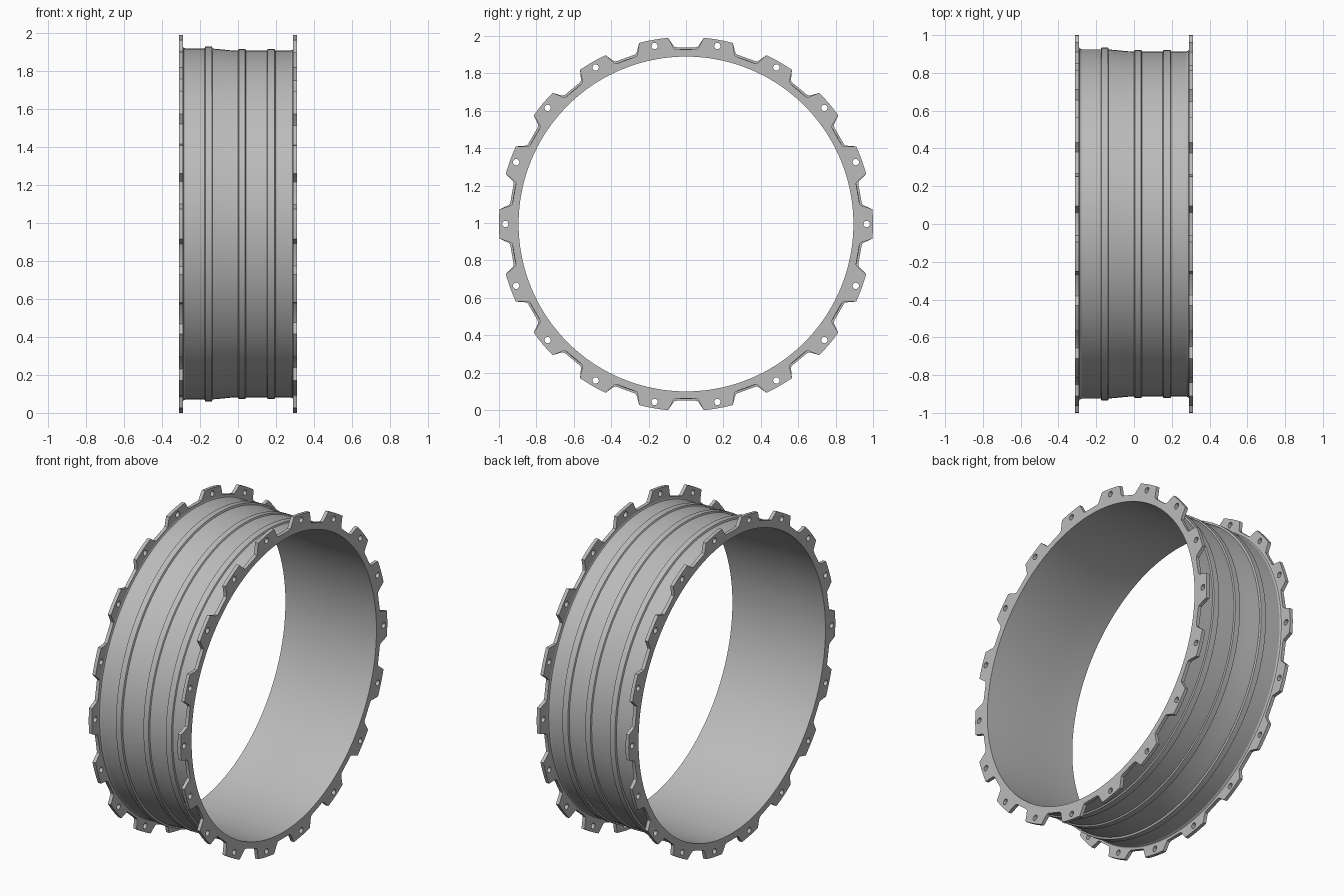
import bpy, bmesh, math
from mathutils import Matrix, Vector

if "Cube" in bpy.data.objects:
    bpy.data.objects.remove(bpy.data.objects["Cube"], do_unlink=True)

CENTRE_Z = 0.995
TABS = 18
SEGMENTS = 144
HALF_WIDTH = 0.312
PLATE = 0.021

metal = bpy.data.materials.new("grey metal")
metal.use_nodes = True
metal.diffuse_color = (0.5, 0.5, 0.5, 1)
metal.node_tree.nodes["Principled BSDF"].inputs["Base Color"].default_value = (0.5, 0.5, 0.5, 1)


def polar(radius, degrees):
    a = math.radians(degrees)
    return Vector((radius * math.cos(a), radius * math.sin(a)))


def circle(radius, count, centre=Vector((0, 0))):
    return [centre + polar(radius, 360 * i / count) for i in range(count)]


def finish(name, mesh):
    mesh.materials.clear()
    mesh.materials.append(metal)
    obj = bpy.data.objects.new(name, mesh)
    bpy.context.collection.objects.link(obj)
    bpy.ops.object.select_all(action='DESELECT')
    obj.select_set(True)
    bpy.context.view_layer.objects.active = obj
    bpy.ops.object.shade_smooth_by_angle(angle=math.radians(25))
    return obj


def toothed_flange(name, x, inner, floor):
    """Flat ring with trapezoid tabs and one bolt hole in each tab."""
    # One tab: rounded foot, slanted side, arc tip, mirrored
    half = [(floor, 7.0), (floor + 0.003, 6.3), (floor + 0.012, 5.9), (1.0, 4.5), (1.0, 2.2)]
    tab = [(r, -a) for r, a in half] + [(1.0, 0)] + [(r, a) for r, a in reversed(half)]
    outline = [polar(r, 360 * i / TABS + a) for i in range(TABS) for r, a in tab]
    loops = [outline, circle(inner, SEGMENTS)]
    loops += [circle(0.017, 16, polar(0.966, 360 * i / TABS)) for i in range(TABS)]

    curve = bpy.data.curves.new(name + " outline", 'CURVE')
    curve.dimensions = '2D'
    curve.fill_mode = 'BOTH'
    curve.extrude = PLATE / 2
    for loop in loops:
        spline = curve.splines.new('POLY')
        spline.points.add(len(loop) - 1)
        for point, co in zip(spline.points, loop):
            point.co = (co.x, co.y, 0, 1)
        spline.use_cyclic_u = True
    helper = bpy.data.objects.new(name + " outline", curve)
    bpy.context.collection.objects.link(helper)
    graph = bpy.context.evaluated_depsgraph_get()
    mesh = bpy.data.meshes.new_from_object(helper.evaluated_get(graph))
    bpy.data.objects.remove(helper, do_unlink=True)

    # Stand the plate up so that its axis runs along x
    turn = Matrix.Rotation(math.pi / 2, 4, 'Z') @ Matrix.Rotation(math.pi / 2, 4, 'X')
    mesh.transform(Matrix.Translation((x, 0, CENTRE_Z)) @ turn)
    bm = bmesh.new()
    bm.from_mesh(mesh)
    bmesh.ops.remove_doubles(bm, verts=bm.verts, dist=0.0001)
    bmesh.ops.recalc_face_normals(bm, faces=bm.faces)
    bm.to_mesh(mesh)
    bm.free()
    return finish(name, mesh)


def band(start, end, base_start, base_end, top):
    """Raised band with small chamfers, as profile points."""
    c = 0.004
    return [(start, base_start), (start + c / 2, top - c), (start + c, top),
            (end - c, top), (end - c / 2, top - c), (end, base_end)]


def barrel():
    """Revolved shell: wide end, taper, narrow end, three raised bands."""
    wide, narrow, end = 0.925, 0.913, HALF_WIDTH - PLATE
    fillet = 0.012
    profile = [(-end, wide + fillet), (-end + 0.003, wide + 0.005),
               (-end + fillet, wide)]
    profile += band(-0.176, -0.134, wide, wide - 0.001, 0.935)
    profile += [(-0.10, 0.921), (-0.04, 0.915)]
    profile += band(0.0, 0.042, narrow, narrow, 0.921)
    profile += band(0.152, 0.197, narrow, narrow, 0.921)
    profile += [(end - fillet, narrow), (end - 0.003, narrow + 0.005),
                (end, narrow + fillet)]
    profile += [(end, 0.895), (0.0, 0.895), (-0.13, 0.905), (-end, 0.905)]

    bm = bmesh.new()
    verts = [bm.verts.new((x, r, 0)) for x, r in profile]
    edges = [bm.edges.new((verts[i - 1], verts[i])) for i in range(len(verts))]
    bmesh.ops.spin(bm, geom=verts + edges, cent=(0, 0, 0), axis=(1, 0, 0),
                   angle=2 * math.pi, steps=SEGMENTS, use_merge=True)
    bmesh.ops.remove_doubles(bm, verts=bm.verts, dist=0.0001)
    bmesh.ops.recalc_face_normals(bm, faces=bm.faces)
    bmesh.ops.translate(bm, verts=bm.verts, vec=(0, 0, CENTRE_Z))
    mesh = bpy.data.meshes.new("barrel")
    bm.to_mesh(mesh)
    bm.free()
    return finish("barrel", mesh)


barrel()
toothed_flange("left_flange", HALF_WIDTH - PLATE / 2, 0.895, 0.934)
toothed_flange("right_flange", -HALF_WIDTH + PLATE / 2, 0.905, 0.946)
